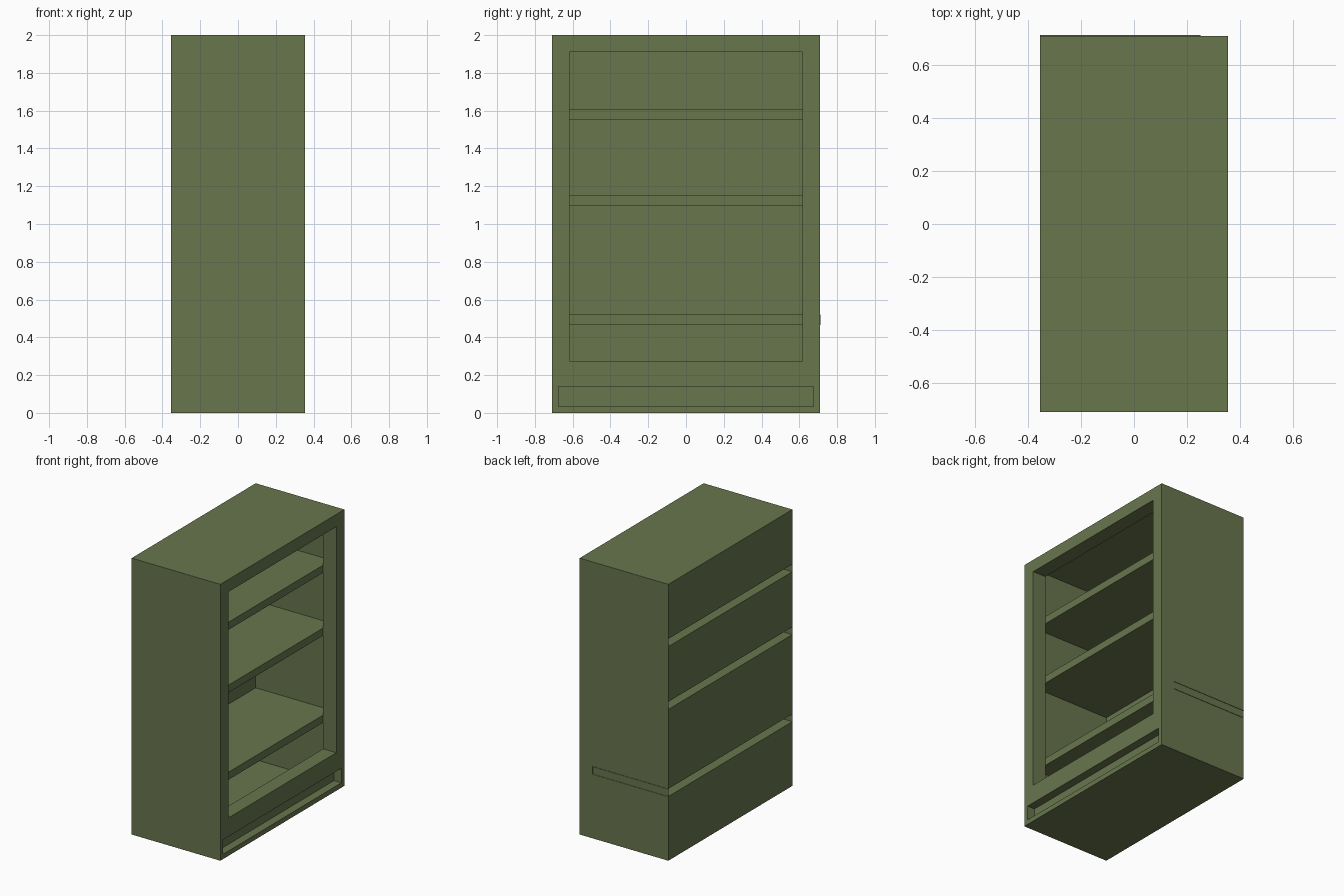
import bpy, bmesh

if "Cube" in bpy.data.objects:
    bpy.data.objects.remove(bpy.data.objects["Cube"])

HX, HY, H = 0.355, 0.709, 2.0        # half depth, half width, height
FX = 0.25                            # inner plane of the front frame
SHELVES = [(0.465, 0.52), (1.095, 1.15), (1.55, 1.605)]

olive = bpy.data.materials.new("olive_green")
olive.diffuse_color = (0.138, 0.181, 0.076, 1)
olive.use_nodes = True
olive.node_tree.nodes["Principled BSDF"].inputs["Base Color"].default_value = olive.diffuse_color


def new_object(name, bm):
    mesh = bpy.data.meshes.new(name)
    bm.to_mesh(mesh)
    bm.free()
    mesh.materials.append(olive)
    ob = bpy.data.objects.new(name, mesh)
    bpy.context.collection.objects.link(ob)
    return ob


def box(name, x0, x1, y0, y1, z0, z1, drop=None):
    """Box between two corners; faces whose normal passes drop() are left out."""
    bm = bmesh.new()
    bmesh.ops.create_cube(bm, size=1)
    for v in bm.verts:
        v.co = (x1 if v.co.x > 0 else x0,
                y1 if v.co.y > 0 else y0,
                z1 if v.co.z > 0 else z0)
    bm.normal_update()
    if drop:
        bmesh.ops.delete(bm, geom=[f for f in bm.faces if drop(f.normal)],
                         context='FACES_ONLY')
    return new_object(name, bm)


# thin-walled casing: top, bottom and both ends
box("casing", -HX, HX, -HY, HY, 0, H, lambda n: abs(n.x) > 0.5)

# back panels, leaving a slot behind every shelf
levels = [0] + [z for s in SHELVES for z in s] + [H]
for i in range(0, len(levels), 2):
    box("back_panel", -HX, -HX + 0.001, -HY, HY, levels[i], levels[i + 1],
        lambda n: n.x > -0.5)

# hollow shelves, open at the back and the ends
for i, (z0, z1) in enumerate(SHELVES):
    end = 0.712 if i == 0 else HY    # lowest shelf pokes through slightly
    box("shelf", -HX, FX, -HY, end, z0, z1,
        lambda n: n.x < -0.5 or abs(n.y) > 0.5)

# front frame with the large opening and the kick recess cut out
frame = box("front_frame", FX, HX, -HY, HY, 0, H)
cutters = [box("opening_cutter", FX - 0.1, HX + 0.1, -0.617, 0.617, 0.275, 1.91),
           box("recess_cutter", HX - 0.06, HX + 0.1, -0.676, 0.676, 0.035, 0.14)]
for c in cutters:
    m = frame.modifiers.new("cut", 'BOOLEAN')
    m.operation, m.solver, m.object = 'DIFFERENCE', 'EXACT', c
bpy.context.view_layer.update()
cut = bpy.data.meshes.new_from_object(
    frame.evaluated_get(bpy.context.evaluated_depsgraph_get()))
frame.modifiers.clear()
for c in cutters:
    bpy.data.objects.remove(c)

# drop the frame's outer sides, which the casing already covers
bm = bmesh.new()
bm.from_mesh(cut)
bm.normal_update()
outer = []
for f in bm.faces:
    c = f.calc_center_median()
    if abs(f.normal.x) < 0.5 and (abs(c.y) > HY - 0.002 or c.z < 0.002 or c.z > H - 0.002):
        outer.append(f)
bmesh.ops.delete(bm, geom=outer, context='FACES')
for f in bm.faces:
    f.material_index = 0
bm.to_mesh(frame.data)
bm.free()
